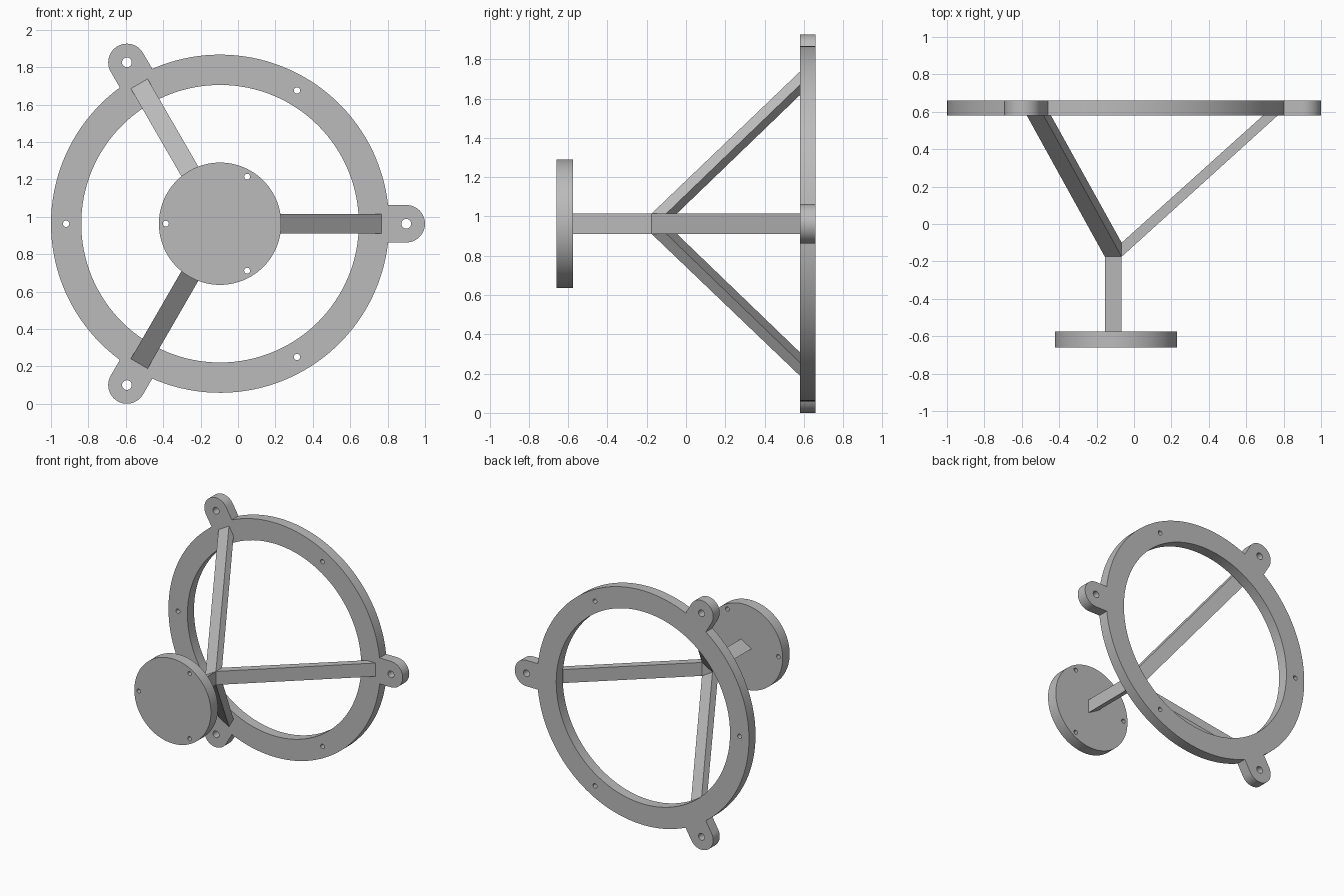
import bpy, bmesh
from math import sin, cos, asin, pi, tau, radians
from mathutils import Matrix, Vector

cube = bpy.data.objects.get("Cube")
if cube:
    bpy.data.objects.remove(cube, do_unlink=True)

CENTRE = Vector((-0.096, 0, 0.963))      # common axis, running along y
RING_R, RING_IN, TAB_R, TAB_DIST = 0.904, 0.742, 0.1, 0.996
RING_FRONT, BACK, HUB_FRONT, HUB_BACK = 0.58, 0.66, -0.66, -0.575
JOINT_FRONT, JOINT_BACK = -0.175, -0.10
BAR_R = 0.06                             # circumradius of the triangular post
THIRDS = [0, tau / 3, 2 * tau / 3]

grey = bpy.data.materials.new("plain_grey")
grey.use_nodes = True
colour = (0.5, 0.5, 0.5, 1)
grey.diffuse_color = colour
grey.node_tree.nodes["Principled BSDF"].inputs["Base Color"].default_value = colour


def arc(r, start, end, steps, centre=(0, 0)):
    """Points along an arc, both ends included."""
    return [(centre[0] + r * cos(start + (end - start) * i / steps),
             centre[1] + r * sin(start + (end - start) * i / steps))
            for i in range(steps + 1)]


def circle(r, steps, dist=0, angle=0):
    return arc(r, 0, tau, steps, (dist * cos(angle), dist * sin(angle)))[:-1]


def turn(points, a):
    return [(u * cos(a) - v * sin(a), u * sin(a) + v * cos(a)) for u, v in points]


def finish(name, bm):
    bmesh.ops.recalc_face_normals(bm, faces=bm.faces)
    mesh = bpy.data.meshes.new(name)
    bm.to_mesh(mesh)
    bm.free()
    mesh.materials.append(grey)
    obj = bpy.data.objects.new(name, mesh)
    obj.location = CENTRE
    bpy.context.collection.objects.link(obj)
    bpy.ops.object.select_all(action='DESELECT')
    obj.select_set(True)
    bpy.context.view_layer.objects.active = obj
    bpy.ops.object.shade_smooth_by_angle(angle=radians(30))
    return obj


def plate(name, loops, y0, y1):
    """Fill an outline with holes and give it thickness along y."""
    bm = bmesh.new()
    for loop in loops:
        verts = [bm.verts.new((u, y0, v)) for u, v in loop]
        for a, b in zip(verts, verts[1:] + verts[:1]):
            bm.edges.new((a, b))
    bmesh.ops.triangle_fill(bm, edges=bm.edges[:], use_beauty=True, normal=(0, -1, 0))
    made = bmesh.ops.extrude_face_region(bm, geom=bm.faces[:], use_keep_orig=True)
    moved = [g for g in made["geom"] if isinstance(g, bmesh.types.BMVert)]
    bmesh.ops.translate(bm, verts=moved, vec=(0, y1 - y0, 0))
    return finish(name, bm)


# Ring with three rounded mounting tabs
half = asin(TAB_R / RING_R)
section = (arc(RING_R, half - tau / 3, -half, 40)
           + arc(TAB_R, -pi / 2, pi / 2, 24, (TAB_DIST, 0)))
outline = [p for a in THIRDS for p in turn(section, a)]
holes = [circle(0.026, 24, TAB_DIST, a) for a in THIRDS]
holes += [circle(0.017, 20, (RING_R + RING_IN) / 2, a + pi / 3) for a in THIRDS]
plate("mounting_ring", [outline, circle(RING_IN, 128)] + holes, RING_FRONT, BACK)

# Small front disc with three screw holes
holes = [circle(0.016, 20, 0.29, a + pi / 3) for a in THIRDS]
plate("front_disc", [circle(0.327, 96)] + holes, HUB_FRONT, HUB_BACK)

# Triangular post from the disc to the joint
plate("centre_post", [[(BAR_R * cos(a + pi), BAR_R * sin(a + pi)) for a in THIRDS]],
      HUB_BACK, JOINT_BACK)

# Three flat arms spreading from the post to the ring
flat, width = BAR_R / 2, BAR_R * 3 ** 0.5
side = [(flat, JOINT_FRONT), (0.864, RING_FRONT), (0.786, RING_FRONT), (flat, JOINT_BACK)]
for name, a in zip(("left_arm", "upper_right_arm", "lower_right_arm"), THIRDS):
    bm = bmesh.new()
    face = bm.faces.new([bm.verts.new((r, y, -width / 2)) for r, y in side])
    made = bmesh.ops.extrude_face_region(bm, geom=[face], use_keep_orig=True)
    moved = [g for g in made["geom"] if isinstance(g, bmesh.types.BMVert)]
    bmesh.ops.translate(bm, verts=moved, vec=(0, 0, width))
    bmesh.ops.transform(bm, matrix=Matrix.Rotation(-a, 4, 'Y'), verts=bm.verts)
    finish(name, bm)
